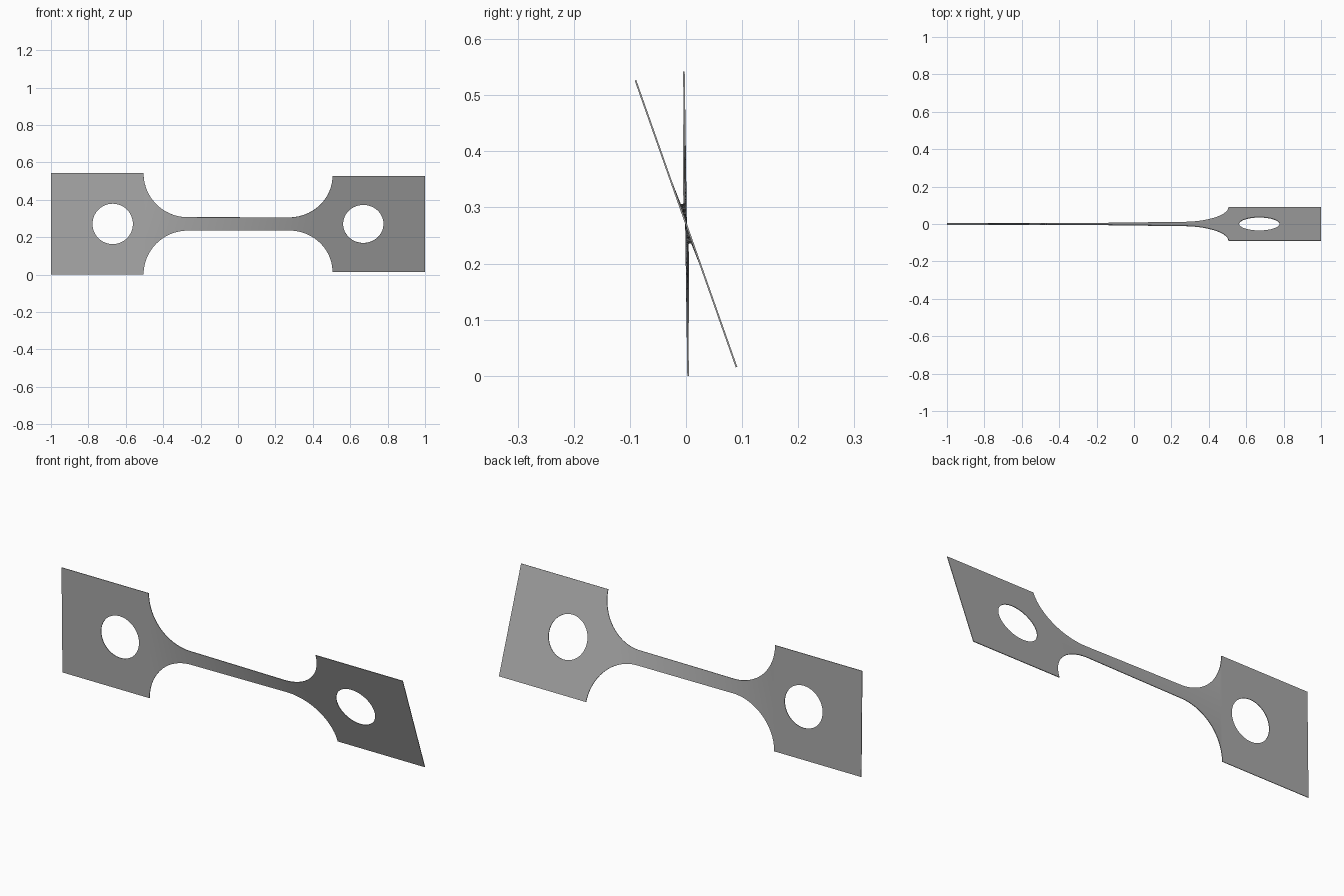
import bpy, bmesh, math

cube = bpy.data.objects.get("Cube")
if cube:
    bpy.data.objects.remove(cube)

HALF = 0.271            # half height of the end tabs
NECK = 0.036            # half height of the neck
RAD = HALF - NECK       # fillet radius
NECK_X = 0.27           # where the fillets meet the neck
TAB_X = NECK_X + RAD    # inner edge of the tabs
HOLE_X, HOLE_R = 0.67, 0.108
ROWS = 8

steel = bpy.data.materials.new("grey steel")
steel.use_nodes = True
colour = (0.4, 0.4, 0.4, 1)
steel.diffuse_color = colour
steel.node_tree.nodes["Principled BSDF"].inputs["Base Color"].default_value = colour


def twisted(x, h):
    """Place a flat sheet point, turned about the long axis."""
    t = min(1, max(0, (x + 0.5) / 0.9))
    a = math.radians(0.8 + 18.6 * t)
    return (x, -h * math.sin(a), HALF + h * math.cos(a))


bm = bmesh.new()

# Neck and fillets: columns of points across the strip
fillet = [(NECK_X + RAD * math.sin(t), HALF - RAD * math.cos(t))
          for t in (math.pi / 2 * i / 20 for i in range(21))]
straight = [(NECK_X * i / 10, NECK) for i in range(-9, 10)]
columns = [(-x, h) for x, h in reversed(fillet)] + straight + fillet
previous = None
for x, h in columns:
    column = [bm.verts.new(twisted(x, h * (2 * r / ROWS - 1))) for r in range(ROWS + 1)]
    if previous:
        for r in range(ROWS):
            bm.faces.new((previous[r], column[r], column[r + 1], previous[r + 1]))
    previous = column

# End tabs: rings of faces from the round hole to the square edge
for side in (-1, 1):
    outer, inner = 1 - HOLE_X, HOLE_X - TAB_X
    angles = [math.tau * i / 64 for i in range(64)]
    angles += [math.atan2(s * HALF, x) % math.tau for s in (-1, 1) for x in (outer, -inner)]
    rings = []
    for a in sorted(angles):
        c, s = math.cos(a), math.sin(a)
        reach = min((outer if c > 0 else inner) / max(abs(c), 1e-6), HALF / max(abs(s), 1e-6))
        rings.append([bm.verts.new(twisted(side * (HOLE_X + d * c), d * s))
                      for d in (HOLE_R, reach)])
    for p, q in zip(rings, rings[1:] + rings[:1]):
        face = (p[0], p[1], q[1], q[0])
        bm.faces.new(face if side > 0 else face[::-1])

bmesh.ops.remove_doubles(bm, verts=bm.verts, dist=0.0001)
mesh = bpy.data.meshes.new("twisted_test_strip")
bm.to_mesh(mesh)
bm.free()
mesh.materials.append(steel)

strip = bpy.data.objects.new("twisted_test_strip", mesh)
bpy.context.collection.objects.link(strip)
bpy.context.view_layer.objects.active = strip
strip.select_set(True)

# Thin sheet thickness
sheet = strip.modifiers.new("sheet thickness", "SOLIDIFY")
sheet.thickness = 0.003
sheet.offset = 0
bpy.ops.object.modifier_apply(modifier=sheet.name)
bpy.ops.object.shade_smooth_by_angle(angle=math.radians(30))
